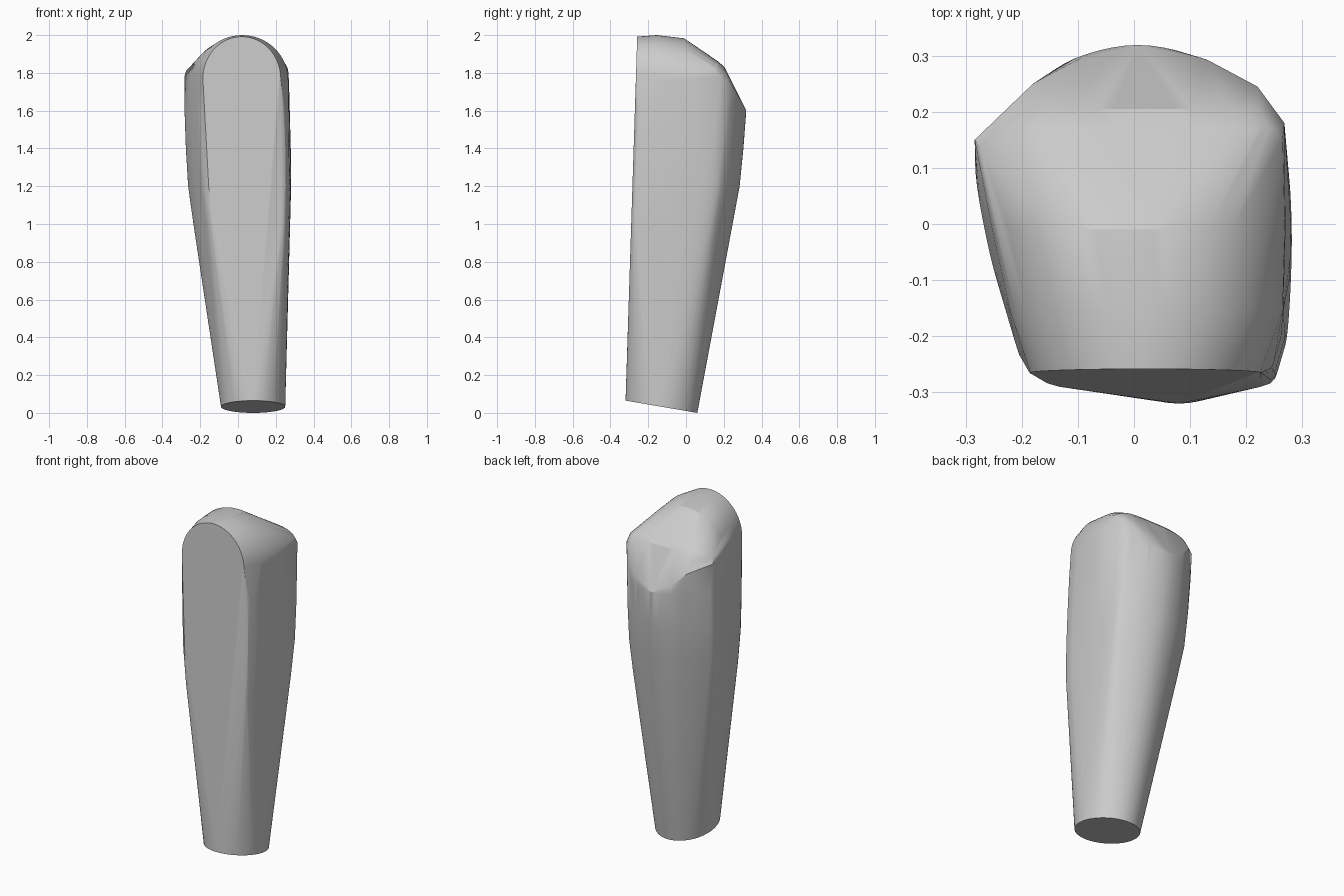
import bpy, bmesh, math
from mathutils import Vector

if "Cube" in bpy.data.objects:
    bpy.data.objects.remove(bpy.data.objects["Cube"])


def front_y(z):
    # leaning flat front plane
    return -0.32 + 0.062 * (z - 0.065) / 1.935


def smooth_loop(pts, steps=5):
    # closed Catmull-Rom curve through the points
    out, n = [], len(pts)
    for i in range(n):
        a, b, c, d = (Vector(pts[(i + k) % n]) for k in (-1, 0, 1, 2))
        for s in range(steps):
            t = s / steps
            out.append(0.5 * (2 * b + (c - a) * t + (2 * a - 5 * b + 4 * c - d) * t * t
                              + (3 * b - a - 3 * c + d) * t ** 3))
    return out


def arch(y, xc, rx, zc, rz, power=1.0, n=32):
    # upper half of an ellipse; y may be None to lie on the front plane
    pts = []
    for i in range(n + 1):
        a = math.pi * i / n
        z = zc + rz * math.sin(a) ** power
        c = math.cos(a)
        x = xc + rx * math.copysign(abs(c) ** power, c)
        pts.append((x, front_y(z) if y is None else y, z))
    return pts


points = []

# tilted oval foot
for i in range(64):
    a = 2 * math.pi * i / 64
    s = math.sin(a)
    points.append((0.08 + 0.17 * math.cos(a), -0.13 + 0.19 * s, 0.0325 - 0.0325 * s))

# body cross-section in unit coordinates, fitted at several heights
section = smooth_loop([(0.2, 0), (0.55, 0), (0.9, 0), (0.965, 0.08), (0.99, 0.2), (1, 0.5),
                       (0.975, 0.75), (0.9, 0.86), (0.72, 0.96), (0.52, 1), (0.32, 0.96),
                       (0.18, 0.87), (0.06, 0.76), (0, 0.66), (0.035, 0.42), (0.1, 0.2)])
for z, x0, x1, y1 in [(1.0, -0.236, 0.277, 0.245), (1.2, -0.264, 0.281, 0.284),
                      (1.4, -0.276, 0.279, 0.304), (1.6, -0.283, 0.274, 0.319)]:
    y0 = front_y(z)
    points += [(x0 + (x1 - x0) * p.x, y0 + (y1 - y0) * max(p.y, 0), z) for p in section]

# rounded top: flat front arch and the arches behind it
points += arch(None, 0.02, 0.206, 1.77, 0.222)
points += arch(-0.155, 0.022, 0.244, 1.76, 0.24)
points += arch(-0.01, 0.008, 0.262, 1.75, 0.233)
# sloping back facets
points += arch(0.17, 0.02, 0.245, 1.76, 0.101, 0.6)
points += arch(0.205, 0.02, 0.225, 1.74, 0.09, 0.6)
# back shoulders
points += [(-0.284, 0.15, 1.78), (-0.275, 0.14, 1.81), (-0.18, 0.25, 1.73), (-0.1, 0.293, 1.65),
           (0.268, 0.18, 1.78), (0.265, 0.15, 1.82), (0.22, 0.245, 1.73), (0.13, 0.293, 1.65)]

# skin all profiles into one convex body
bm = bmesh.new()
for p in points:
    bm.verts.new(p)
bmesh.ops.remove_doubles(bm, verts=bm.verts[:], dist=0.0005)
bmesh.ops.convex_hull(bm, input=bm.verts[:])
bmesh.ops.delete(bm, geom=[v for v in bm.verts if not v.link_faces], context='VERTS')
bmesh.ops.dissolve_limit(bm, angle_limit=0.01, verts=bm.verts[:], edges=bm.edges[:])
bmesh.ops.recalc_face_normals(bm, faces=bm.faces[:])
mesh = bpy.data.meshes.new("tapered_handle")
bm.to_mesh(mesh)
bm.free()
handle = bpy.data.objects.new("tapered_handle", mesh)
bpy.context.collection.objects.link(handle)
bpy.context.view_layer.objects.active = handle
handle.select_set(True)
bpy.ops.object.shade_smooth_by_angle(angle=math.radians(22))
